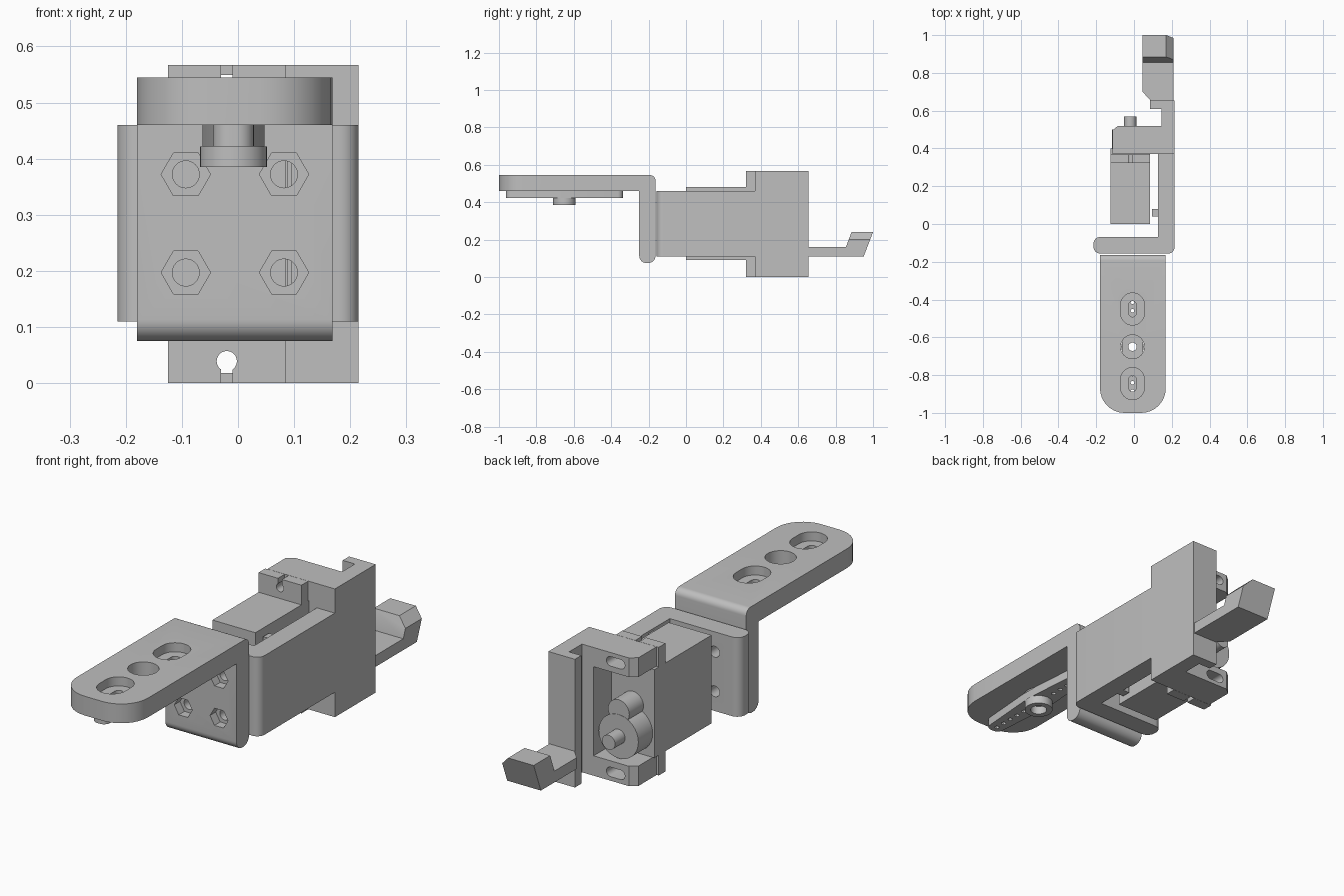
import bpy, bmesh, math
from mathutils import Vector

if "Cube" in bpy.data.objects:
    bpy.data.objects.remove(bpy.data.objects["Cube"], do_unlink=True)

grey = bpy.data.materials.new("plain_grey")
grey.use_nodes = True
COLOUR = (0.52, 0.52, 0.52, 1)
grey.diffuse_color = COLOUR
grey.node_tree.nodes["Principled BSDF"].inputs["Base Color"].default_value = COLOUR
parts = []


def fillet(points, steps=8):
    """Turn (a, b, radius) corners into an outline with rounded corners."""
    out = []
    n = len(points)
    for i, p in enumerate(points):
        c = Vector(p[:2])
        r = p[2] if len(p) > 2 else 0
        if not r:
            out.append(c)
            continue
        u = (Vector(points[i - 1][:2]) - c).normalized()
        v = (Vector(points[(i + 1) % n][:2]) - c).normalized()
        half = u.angle(v) / 2
        centre = c + (u + v).normalized() * (r / math.sin(half))
        start = c + u * (r / math.tan(half)) - centre
        end = c + v * (r / math.tan(half)) - centre
        sweep = start.angle(end)
        for k in range(steps + 1):
            t = k / steps
            w = start * math.sin((1 - t) * sweep) + end * math.sin(t * sweep)
            out.append(centre + w / math.sin(sweep))
    return out


def prism(name, outline, axis, lo, hi):
    """Extrude an outline along x (y, z), y (x, z) or z (x, y)."""
    place = {"x": lambda a, b, h: (h, a, b),
             "y": lambda a, b, h: (a, h, b),
             "z": lambda a, b, h: (a, b, h)}[axis]
    bm = bmesh.new()
    low = [bm.verts.new(place(a, b, lo)) for a, b in outline]
    high = [bm.verts.new(place(a, b, hi)) for a, b in outline]
    bm.faces.new(low)
    bm.faces.new(high)
    for i in range(len(low)):
        bm.faces.new((low[i - 1], low[i], high[i], high[i - 1]))
    bmesh.ops.recalc_face_normals(bm, faces=bm.faces)
    mesh = bpy.data.meshes.new(name)
    bm.to_mesh(mesh)
    bm.free()
    mesh.materials.append(grey)
    obj = bpy.data.objects.new(name, mesh)
    bpy.context.collection.objects.link(obj)
    parts.append(obj)
    return obj


def box(name, x0, x1, y0, y1, z0, z1):
    return prism(name, [(x0, y0), (x1, y0), (x1, y1), (x0, y1)], "z", z0, z1)


def circle(a, b, r, sides=32):
    return [(a + r * math.cos(2 * math.pi * i / sides),
             b + r * math.sin(2 * math.pi * i / sides)) for i in range(sides)]


def slot(a, b, half_a, half_b):
    """Rounded slot outline."""
    r = min(half_a, half_b) * 0.999
    return fillet([(a - half_a, b - half_b, r), (a + half_a, b - half_b, r),
                   (a + half_a, b + half_b, r), (a - half_a, b + half_b, r)])


def carve(target, cutters, operation="DIFFERENCE"):
    """Apply boolean cutters, then discard them."""
    for c in cutters:
        c.hide_render = True
        mod = target.modifiers.new("cut", "BOOLEAN")
        mod.operation, mod.object, mod.solver = operation, c, "EXACT"
    graph = bpy.context.evaluated_depsgraph_get()
    mesh = bpy.data.meshes.new_from_object(target.evaluated_get(graph))
    target.modifiers.clear()
    target.data = mesh
    for c in cutters:
        parts.remove(c)
        bpy.data.objects.remove(c, do_unlink=True)


BOLTS = [(x, z) for x in (-0.093, 0.082) for z in (0.197, 0.372)]
MID = -0.008      # sideways centre of the arm
PIVOT = -0.65     # centre of the horn along y
SERVO_X = -0.02   # sideways centre of the servo

# Bent arm: side profile trimmed by a round-ended plan
arm = prism("bent_arm", fillet([
    (-1, 0.46), (-0.25, 0.46), (-0.25, 0.075, 0.038), (-0.163, 0.075, 0.038),
    (-0.163, 0.545, 0.03), (-1, 0.545)]), "x", -0.18, 0.168)
plan = prism("plan", fillet([
    (-0.19, 0), (-0.19, -0.6), (-0.18, -0.6), (-0.18, -1, 0.13),
    (0.168, -1, 0.13), (0.168, -0.6), (0.18, -0.6), (0.18, 0)]), "z", 0, 1)
carve(arm, [plan], "INTERSECT")
cutters = [prism("pivot_hole", circle(MID, PIVOT, 0.063), "z", 0.4, 0.6)]
for y in (PIVOT - 0.195, PIVOT + 0.2):
    cutters.append(prism("recess", slot(MID, y, 0.063, 0.085), "z", 0.505, 0.6))
    cutters.append(prism("slot", slot(MID, y, 0.02, 0.042), "z", 0.4, 0.6))
for x, z in BOLTS:
    cutters.append(prism("nut_pocket", circle(x, z, 0.044, 6), "y", -0.3, -0.21))
    cutters.append(prism("bolt_hole", circle(x, z, 0.024), "y", -0.3, -0.1))
carve(arm, cutters)

# Servo horn under the arm, with a hub and rows of small holes
horn = prism("servo_horn", fillet([
    (MID - 0.034, PIVOT - 0.313, 0.03), (MID + 0.034, PIVOT - 0.313, 0.03),
    (MID + 0.055, PIVOT - 0.04), (MID + 0.055, PIVOT + 0.04),
    (MID + 0.034, PIVOT + 0.313, 0.03), (MID - 0.034, PIVOT + 0.313, 0.03),
    (MID - 0.055, PIVOT + 0.04), (MID - 0.055, PIVOT - 0.04)]), "z", 0.422, 0.46)
holes = [prism("horn_hole", circle(MID, PIVOT + s * (0.1 + 0.045 * k), 0.01, 12), "z", 0.4, 0.5)
         for s in (-1, 1) for k in range(5)]
carve(horn, holes + [prism("screw_hole", circle(MID, PIVOT, 0.022), "z", 0.4, 0.5)])
hub = prism("horn_hub", circle(MID, PIVOT, 0.06), "z", 0.385, 0.422)
carve(hub, [prism("hub_hole", circle(MID, PIVOT, 0.035), "z", 0.3, 0.5)])

# Carrier: front plate joined to a side plate
carrier = prism("carrier_plate", fillet([
    (-0.215, -0.157, 0.038), (0.215, -0.157, 0.035), (0.215, 0.37), (0.127, 0.37),
    (0.127, -0.068), (-0.215, -0.068, 0.038)]), "z", 0.11, 0.46)
carve(carrier, [prism("bolt_hole", circle(x, z, 0.024), "y", -0.3, 0) for x, z in BOLTS])
box("cable_rib", 0.095, 0.13, 0.04, 0.08, 0.11, 0.45)

# Servo mount with lugs above and below an open window, and a rear lip
mount = prism("servo_mount", [
    (-0.115, 0.37), (0.215, 0.37), (0.215, 0.655), (0.085, 0.655), (0.085, 0.61),
    (0.145, 0.61), (0.145, 0.52), (-0.085, 0.52), (-0.115, 0.495)], "z", 0, 0.567)
LUGS = (0.039, 0.528)
carve(mount, [box("window", -0.3, 0.088, 0.3, 0.6, 0.088, 0.482)]
      + [prism("lug_hole", slot(SERVO_X, z, 0.045, 0.021), "y", 0.3, 0.6) for z in LUGS])

# Servo body, flanges, gear housing and shaft
box("servo_body", -0.125, 0.085, 0, 0.4, 0.09, 0.48)
for name, z0, z1, z, s0, s1 in (("lower_flange", 0, 0.09, LUGS[0], -0.1, LUGS[0]),
                                ("upper_flange", 0.48, 0.567, LUGS[1], LUGS[1], 0.7)):
    flange = box(name, -0.125, 0.085, 0.322, 0.369, z0, z1)
    carve(flange, [prism("screw_hole", circle(SERVO_X, z, 0.018), "y", 0.3, 0.4),
                   box("slit", SERVO_X - 0.01, SERVO_X + 0.01, 0.3, 0.4, s0, s1)])
prism("gear_housing", circle(SERVO_X, 0.195, 0.097), "y", 0.39, 0.5)
prism("small_gear_housing", circle(SERVO_X, 0.305, 0.052), "y", 0.39, 0.499)
prism("output_shaft", circle(SERVO_X, 0.195, 0.032), "y", 0.49, 0.57)

# Rear hook: flat tongue and raised, chamfered tip
prism("hook_tongue", [(0.085, 0.65), (0.21, 0.65), (0.21, 0.87), (0.045, 0.87),
                      (0.045, 0.7), (0.085, 0.657)], "z", 0.11, 0.16)
tip = prism("hook_tip", [(0.855, 0.11), (0.95, 0.11), (1, 0.24), (0.885, 0.24),
                         (0.855, 0.16)], "x", 0.045, 0.21)
carve(tip, [prism("chamfer", [(0.17, 0.24), (0.25, 0.16), (0.25, 0.3), (0.17, 0.3)],
                  "y", 0.8, 1.1)])

# Smooth round walls, keep edges sharp
bpy.ops.object.select_all(action="DESELECT")
for obj in parts:
    obj.select_set(True)
bpy.context.view_layer.objects.active = parts[0]
bpy.ops.object.shade_smooth_by_angle(angle=math.radians(30))
